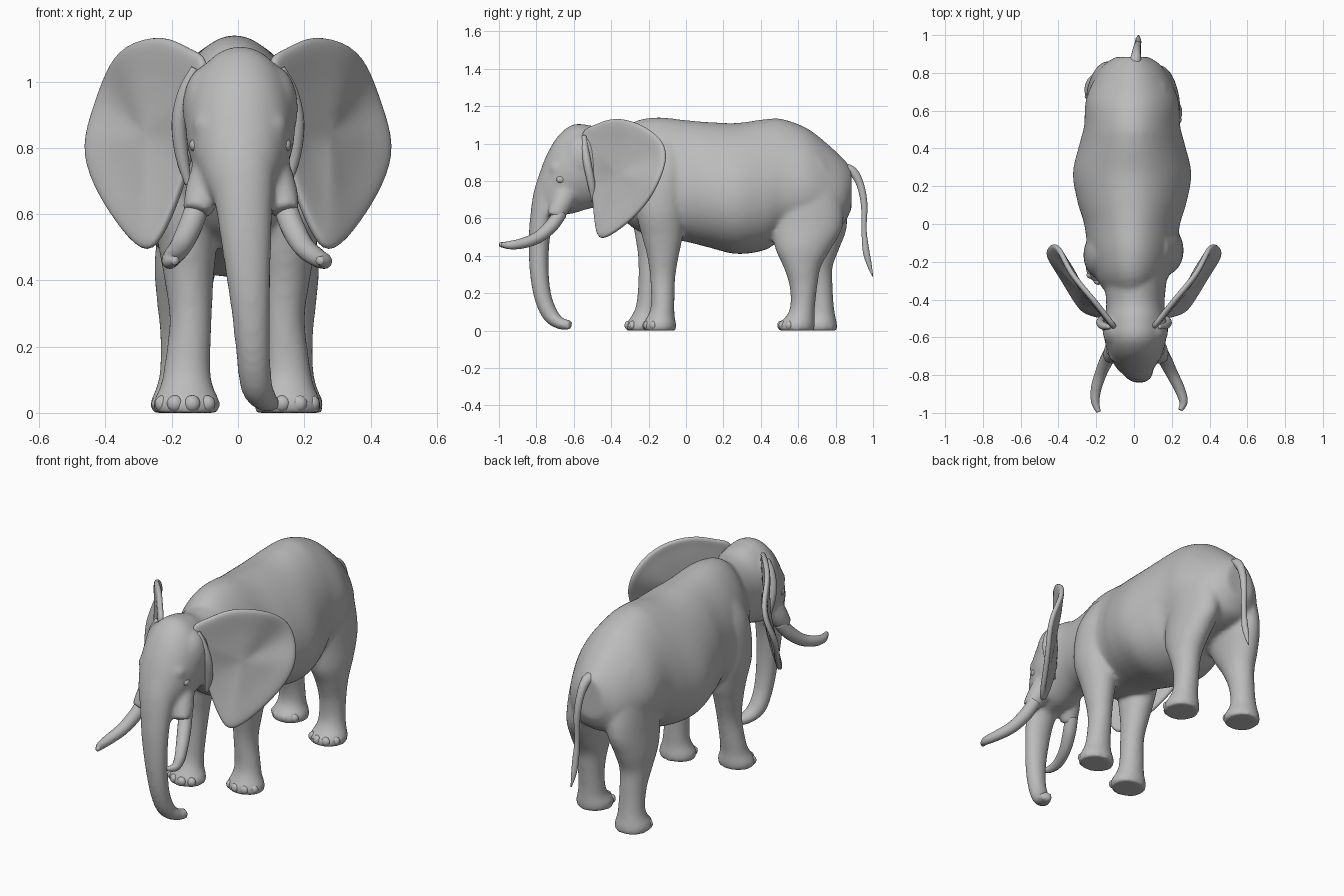
import bpy, bmesh, math
from mathutils import Vector

cube = bpy.data.objects.get("Cube")
if cube:
    bpy.data.objects.remove(cube)

skin = bpy.data.materials.new("warm_grey")
skin.use_nodes = True
GREY = (0.5, 0.5, 0.5, 1)
skin.diffuse_color = GREY
skin.node_tree.nodes["Principled BSDF"].inputs["Base Color"].default_value = GREY


def finish(name, bm):
    """Turn a bmesh into a smooth, coloured object."""
    bmesh.ops.recalc_face_normals(bm, faces=bm.faces)
    for f in bm.faces:
        f.smooth = True
    mesh = bpy.data.meshes.new(name)
    bm.to_mesh(mesh)
    bm.free()
    mesh.materials.append(skin)
    ob = bpy.data.objects.new(name, mesh)
    bpy.context.collection.objects.link(ob)
    return ob


def spline(rows, steps):
    """Catmull-Rom interpolation through rows of values."""
    out = []
    last = len(rows) - 1
    for i in range(last):
        a, b, c, d = (rows[max(0, min(last, i + k))] for k in (-1, 0, 1, 2))
        for s in range(steps):
            t = s / steps
            out.append([q + t / 2 * (r - p + t * (2 * p - 5 * q + 4 * r - e
                        + t * (3 * (q - r) + e - p)))
                        for p, q, r, e in zip(a, b, c, d)])
    return out + [list(rows[-1])]


def loft(bm, rows, axis=None, sides=48, steps=8, egg=0):
    """Elliptical skin through rows of x, y, z, half width, half depth."""
    rows = spline(rows, steps)
    pts = [Vector(r[:3]) for r in rows]
    rings = []
    for i, r in enumerate(rows):
        tan = axis or (pts[min(i + 1, len(pts) - 1)] - pts[max(i - 1, 0)])
        tan = tan.normalized()
        u = Vector((1, 0, 0))
        u = (u - tan * u.dot(tan)).normalized()
        v = tan.cross(u)
        rings.append([bm.verts.new(pts[i] + u * r[3] * math.cos(a) * (1 + egg * math.sin(a))
                                   + v * r[4] * math.sin(a))
                      for a in (k * math.tau / sides for k in range(sides))])
    for low, high in zip(rings, rings[1:]):
        for k in range(sides):
            n = (k + 1) % sides
            bm.faces.new((low[k], low[n], high[n], high[k]))
    bm.faces.new(rings[0])
    bm.faces.new(rings[-1])


def ball(bm, centre, size):
    made = bmesh.ops.create_uvsphere(bm, u_segments=16, v_segments=10, radius=1)["verts"]
    bmesh.ops.scale(bm, verts=made, vec=size)
    bmesh.ops.translate(bm, verts=made, vec=centre)


Y, Z = Vector((0, 1, 0)), Vector((0, 0, 1))
body = bmesh.new()

# Barrel: y, centre z, half width, half height; wider below than above
barrel = [(-.36, .84, .14, .22), (-.27, .83, .195, .29), (-.15, .82, .228, .32),
          (0, .8, .25, .325), (.12, .78, .285, .335), (.27, .76, .308, .35),
          (.42, .78, .275, .35), (.52, .81, .25, .32), (.65, .8, .242, .28),
          (.76, .765, .2, .23), (.84, .745, .15, .175), (.885, .76, .085, .11)]
loft(body, [(-.01, y, z, w, h) for y, z, w, h in barrel], Y, egg=.19)

# Neck and head
head = [(-.2, .83, .18, .26), (-.4, .86, .155, .21), (-.5, .875, .16, .22),
        (-.6, .865, .165, .238), (-.68, .83, .145, .215), (-.74, .77, .115, .18),
        (-.78, .72, .085, .13), (-.8, .7, .05, .08)]
loft(body, [(.007, y, z, w, h) for y, z, w, h in head], Y)

# Trunk, curling back and to one side at the tip
loft(body, [(.01, -.68, .86, .11, .09), (.013, -.735, .73, .1, .08),
            (.02, -.77, .6, .084, .064), (.027, -.785, .48, .073, .056),
            (.038, -.785, .32, .06, .051), (.046, -.765, .18, .052, .047),
            (.055, -.725, .085, .049, .044), (.078, -.675, .04, .042, .033),
            (.1, -.615, .028, .032, .027)])

# Tusk sheaths, cheeks and brows
for side in (-1, 1):
    loft(body, [(.01 + side * .09, -.63, .76, .052, .062), (.01 + side * .115, -.67, .67, .054, .058),
                (.01 + side * .135, -.705, .605, .044, .044)])
    ball(body, (.007 + side * .1, -.56, .92), (.075, .1, .13))
    ball(body, (.007 + side * .1, -.68, .865), (.045, .055, .045))

# Legs: z, offset x, offset y, half width, half depth
FRONT = [(0, .002, -.01, .098, .086), (.035, .002, -.01, .1, .088), (.08, .002, 0, .08, .072),
         (.14, 0, .01, .07, .063), (.28, -.01, .015, .064, .067), (.4, -.005, .02, .074, .085),
         (.5, 0, .02, .087, .108), (.65, .018, .01, .096, .128), (.85, .01, .02, .088, .125),
         (.99, -.02, .03, .05, .08)]
HIND = [(0, .002, -.01, .095, .095), (.035, .002, -.01, .097, .098), (.08, .002, .01, .078, .075),
        (.14, 0, .02, .07, .066), (.24, 0, .02, .07, .075), (.34, 0, .01, .08, .1),
        (.44, -.007, .012, .094, .15), (.56, -.025, .03, .102, .19), (.72, -.04, .025, .104, .185),
        (.88, -.05, .005, .09, .15), (.99, -.06, -.03, .06, .1)]
# Side, foot x, foot y, profile, drift of the top towards its pair
LEGS = [(-1, .153, -.225, FRONT, .05), (1, .148, -.13, FRONT, -.02),
        (-1, .165, .725, HIND, -.09), (1, .157, .6, HIND, .02)]
nails = bmesh.new()
for side, x, y, profile, drift in LEGS:
    loft(body, [(side * (x + dx), y + dy + drift * min(1, z / .6), z, w, d)
                for z, dx, dy, w, d in profile], Z)
    wide, deep = profile[1][3:]
    for k in range(4):
        a = math.radians(-90 + side * (k * 36 - 46))
        ball(nails, (side * x + .83 * wide * math.cos(a), y - .01 + .84 * deep * math.sin(a), .028),
             (.025, .021, .025))
finish("toenails", nails)

# Fuse the skin parts into one soft surface
body_ob = finish("body", body)
fuse = body_ob.modifiers.new("fuse", "REMESH")
fuse.mode = "VOXEL"
fuse.voxel_size = .011
fuse.use_smooth_shade = True
soften = body_ob.modifiers.new("soften", "SMOOTH")
soften.factor = .5
soften.iterations = 12

# Tail
tail = bmesh.new()
loft(tail, [(0, .82, .87, .04, .03), (.01, .885, .855, .027, .026), (.015, .928, .79, .021, .021),
            (.02, .952, .68, .018, .018), (.02, .952, .54, .014, .014),
            (.022, .962, .43, .017, .018), (.022, .978, .36, .014, .014),
            (.025, .998, .29, .003, .003)], sides=14)
finish("tail", tail)

# Tusks, each with its own sweep
TUSKS = {"left_tusk": [(.14, -.67, .63, .036), (.165, -.72, .56, .036), (.2, -.79, .5, .032),
                       (.24, -.87, .468, .028), (.262, -.94, .457, .022), (.245, -.985, .46, .012)],
         "right_tusk": [(-.12, -.67, .63, .036), (-.145, -.72, .56, .036), (-.175, -.79, .5, .032),
                        (-.2, -.87, .468, .028), (-.205, -.94, .457, .022), (-.188, -.995, .46, .012)]}
for name, path in TUSKS.items():
    bm = bmesh.new()
    loft(bm, [(x, y, z, r, r) for x, y, z, r in path], sides=16)
    finish(name, bm)

# Ears: rings shrinking from the rim to a dished hub, with a fold at the root
RIM = [(.08, -.57, 1.075), (.15, -.48, 1.1), (.22, -.39, 1.145), (.345, -.25, 1.115),
       (.395, -.125, 1.03), (.43, -.095, .93), (.472, -.14, .8), (.435, -.2, .685), (.365, -.31, .57),
       (.285, -.45, .475), (.235, -.475, .51), (.175, -.49, .65), (.13, -.5, .8), (.12, -.53, .95)]
FOLD = [(.13, -.545, 1.04, .012), (.16, -.54, .97, .02), (.178, -.525, .88, .022),
        (.17, -.505, .78, .02), (.15, -.495, .69, .01)]
for side, name in ((1, "left_ear"), (-1, "right_ear")):
    bm = bmesh.new()
    hub = Vector((.27, -.36, .84))
    rings = []
    for scale, dish in ((1, 0), (.88, -.006), (.6, .006), (.3, .006)):
        ring = []
        for p in RIM:
            q = hub.lerp(Vector(p), scale) + Vector((0, dish, 0))
            ring.append(bm.verts.new((side * q.x, q.y, q.z)))
        rings.append(ring)
    n = len(RIM)
    for outer, inner in zip(rings, rings[1:]):
        for k in range(n):
            bm.faces.new((outer[k], outer[(k + 1) % n], inner[(k + 1) % n], inner[k]))
    bm.faces.new(rings[-1])
    ear = finish(name, bm)
    thick = ear.modifiers.new("thickness", "SOLIDIFY")
    thick.thickness = .03
    thick.offset = 0
    rounding = ear.modifiers.new("rounding", "SUBSURF")
    rounding.levels = rounding.render_levels = 2
    fold = bmesh.new()
    loft(fold, [(side * x, y, z, r, r) for x, y, z, r in FOLD], sides=16)
    finish(name + "_fold", fold)

# Eyes
eyes = bmesh.new()
for side in (-1, 1):
    ball(eyes, (.007 + side * .136, -.67, .808), (.018, .024, .02))
finish("eyes", eyes)
